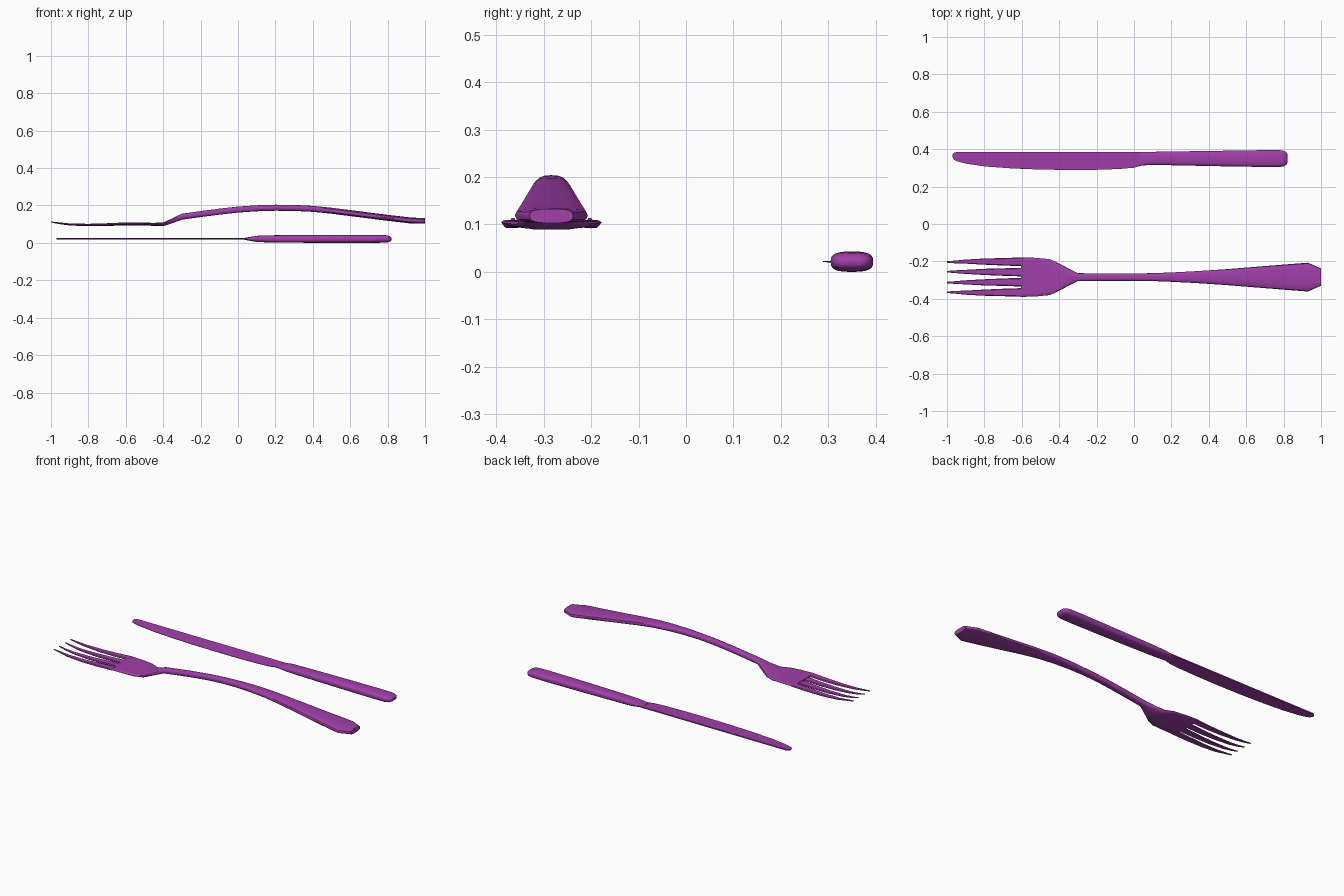
import bpy, bmesh, math

mat = bpy.data.materials.new("purple")
mat.diffuse_color = (0.36, 0.05, 0.40, 1)


def loft(bm, sections, p=3.0, n=16):
    """Skin superellipse sections (x, y, z, half_width, half_height, dish) along x."""
    rings = []
    for x, y, z, w, h, dish in sections:
        ring = []
        for i in range(n):
            a = 2 * math.pi * i / n
            c, s = math.cos(a), math.sin(a)
            u = math.copysign(abs(c) ** (2 / p), c)
            v = math.copysign(abs(s) ** (2 / p), s)
            ring.append(bm.verts.new((x, y + w * u, z + h * v + dish * u * u)))
        rings.append(ring)
    for a, b in zip(rings, rings[1:]):
        for i in range(n):
            j = (i + 1) % n
            bm.faces.new((a[i], a[j], b[j], b[i]))
    bm.faces.new(rings[0])
    bm.faces.new(rings[-1])


def finish(bm, name):
    bmesh.ops.recalc_face_normals(bm, faces=bm.faces)
    me = bpy.data.meshes.new(name)
    bm.to_mesh(me)
    bm.free()
    ob = bpy.data.objects.new(name, me)
    bpy.context.collection.objects.link(ob)
    me.materials.append(mat)
    bpy.ops.object.select_all(action='DESELECT')
    ob.select_set(True)
    bpy.context.view_layer.objects.active = ob
    bpy.ops.object.shade_smooth_by_angle(angle=math.radians(40))


FY = -0.284

# Fork head and arched handle: x, z, half width, half height, dish
bm = bmesh.new()
body = [
    (-0.605, 0.101, 0.106, 0.007, 0.004), (-0.52, 0.101, 0.103, 0.007, 0.003),
    (-0.45, 0.099, 0.096, 0.008, 0.003), (-0.40, 0.099, 0.073, 0.010, 0.002),
    (-0.35, 0.119, 0.046, 0.013, 0), (-0.30, 0.140, 0.021, 0.016, 0),
    (-0.20, 0.154, 0.020, 0.016, 0), (-0.10, 0.167, 0.020, 0.016, 0),
    (0.0, 0.178, 0.020, 0.016, 0), (0.10, 0.185, 0.021, 0.016, 0),
    (0.20, 0.188, 0.025, 0.016, 0), (0.30, 0.187, 0.030, 0.016, 0),
    (0.40, 0.182, 0.036, 0.016, 0), (0.50, 0.172, 0.043, 0.016, 0),
    (0.65, 0.153, 0.055, 0.016, 0), (0.80, 0.134, 0.067, 0.016, 0),
    (0.93, 0.119, 0.077, 0.016, 0), (1.0, 0.118, 0.046, 0.015, 0)]
loft(bm, [(x, FY, z, w, h, d) for x, z, w, h, d in body])

# Four tapered tines
for side in (-1, 1):
    for base, mid, tip, lift in ((0.027, 0.028, 0.029, 0), (0.082, 0.083, 0.081, 0.003)):
        loft(bm, [(-0.59, FY + side * base, 0.101 + lift, 0.0235, 0.006, 0),
                  (-0.70, FY + side * base, 0.096 + lift, 0.020, 0.006, 0),
                  (-0.80, FY + side * mid, 0.094 + lift, 0.0165, 0.005, 0),
                  (-0.90, FY + side * mid, 0.097 + lift, 0.011, 0.004, 0),
                  (-0.96, FY + side * tip, 0.104 + lift, 0.007, 0.003, 0),
                  (-1.0, FY + side * tip, 0.112, 0.004, 0.002, 0)], n=8)
finish(bm, "fork")

# Knife blade: x, spine y, edge y
bm = bmesh.new()
rings = []
for x, top, edge in [
        (-0.97, 0.372, 0.356), (-0.962, 0.381, 0.343), (-0.945, 0.385, 0.335),
        (-0.90, 0.385, 0.323), (-0.80, 0.385, 0.308), (-0.65, 0.385, 0.297),
        (-0.50, 0.385, 0.291), (-0.35, 0.385, 0.289), (-0.20, 0.385, 0.290),
        (-0.08, 0.385, 0.294), (0.0, 0.385, 0.301), (0.04, 0.385, 0.312),
        (0.09, 0.384, 0.316)]:
    rings.append([bm.verts.new(co) for co in (
        (x, top, 0.0255), (x, top, 0.0185),
        (x, edge, 0.0205), (x, edge, 0.0225))])
for a, b in zip(rings, rings[1:]):
    for i in range(4):
        j = (i + 1) % 4
        bm.faces.new((a[i], a[j], b[j], b[i]))
bm.faces.new(rings[0])
bm.faces.new(rings[-1])
finish(bm, "knife_blade")

# Knife handle, rounded at both ends
bm = bmesh.new()
loft(bm, [(x, (a + b) / 2, 0.0215, (b - a) / 2, h, 0) for x, a, b, h in [
    (0.03, 0.313, 0.384, 0.004), (0.06, 0.315, 0.385, 0.010),
    (0.10, 0.316, 0.386, 0.0165), (0.16, 0.315, 0.387, 0.019),
    (0.30, 0.312, 0.389, 0.0205), (0.50, 0.308, 0.392, 0.0215),
    (0.70, 0.305, 0.395, 0.0215), (0.78, 0.305, 0.395, 0.0205),
    (0.802, 0.309, 0.391, 0.018), (0.815, 0.317, 0.383, 0.013),
    (0.82, 0.328, 0.372, 0.007)]], p=2.9, n=24)
finish(bm, "knife_handle")
